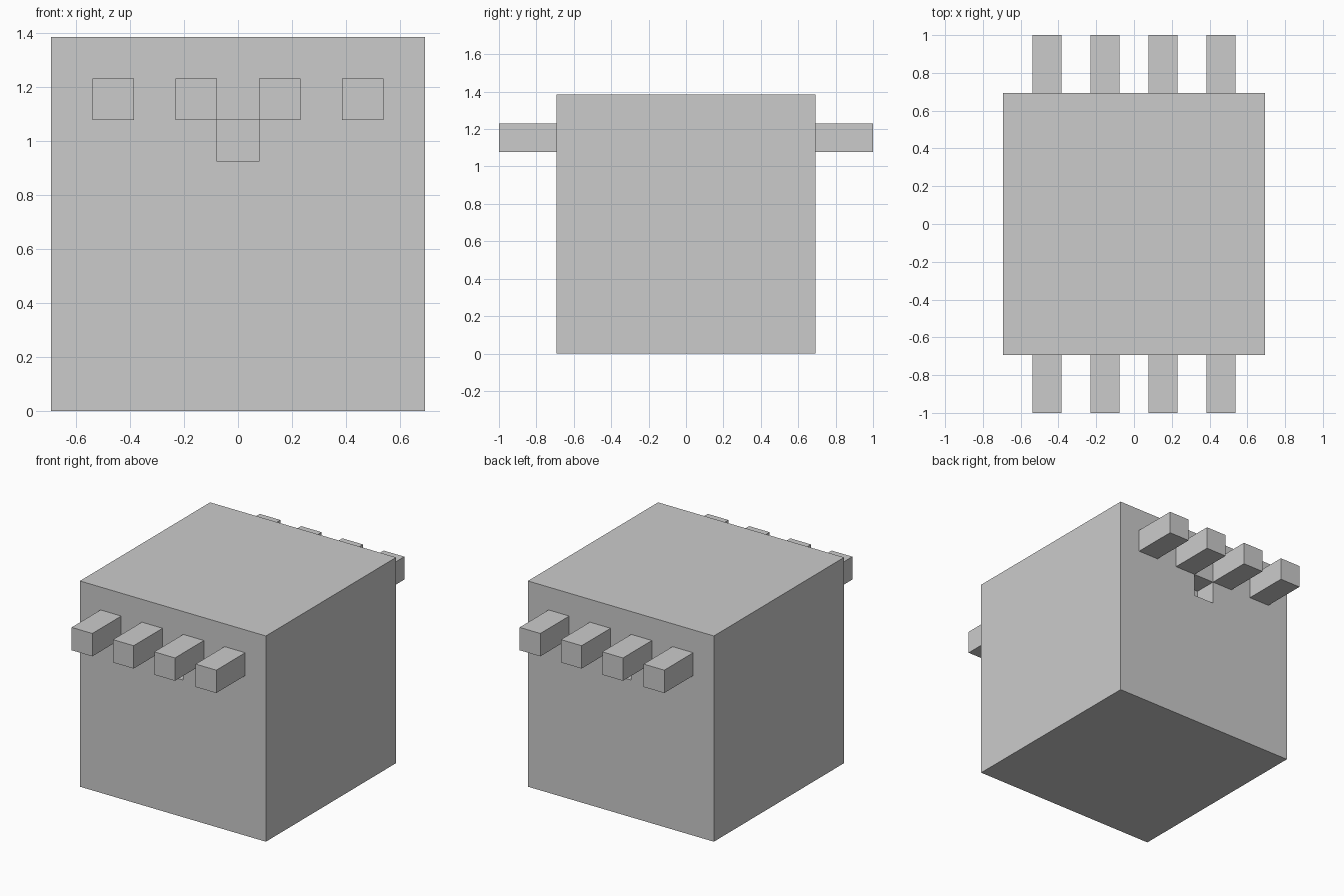
import bpy

if "Cube" in bpy.data.objects:
    bpy.data.objects.remove(bpy.data.objects["Cube"])

U = 2 / 13  # one block unit


def box(name, size, centre):
    """Axis-aligned box, size and centre given in block units."""
    bpy.ops.mesh.primitive_cube_add(size=1, location=[c * U for c in centre])
    obj = bpy.context.object
    obj.name = name
    obj.scale = [s * U for s in size]
    bpy.ops.object.transform_apply(location=False, rotation=False, scale=True)
    return obj


# Main cube
body = box("body", (9, 9, 9), (0, 0, 4.5))

for side, label in ((-1, "front"), (1, "back")):
    # One-unit-deep square recess below the middle pegs
    cutter = box(f"{label}_recess_cutter", (1, 2, 1), (0, side * 4.5, 6.5))
    cutter.hide_render = True
    cutter.hide_set(True)
    cut = body.modifiers.new(f"{label}_recess", "BOOLEAN")
    cut.operation = "DIFFERENCE"
    cut.solver = "EXACT"
    cut.object = cutter

    # Row of four pegs
    for i, x in enumerate((-3, -1, 1, 3), 1):
        box(f"{label}_peg_{i}", (1, 2, 1), (x, side * 5.5, 7.5))
